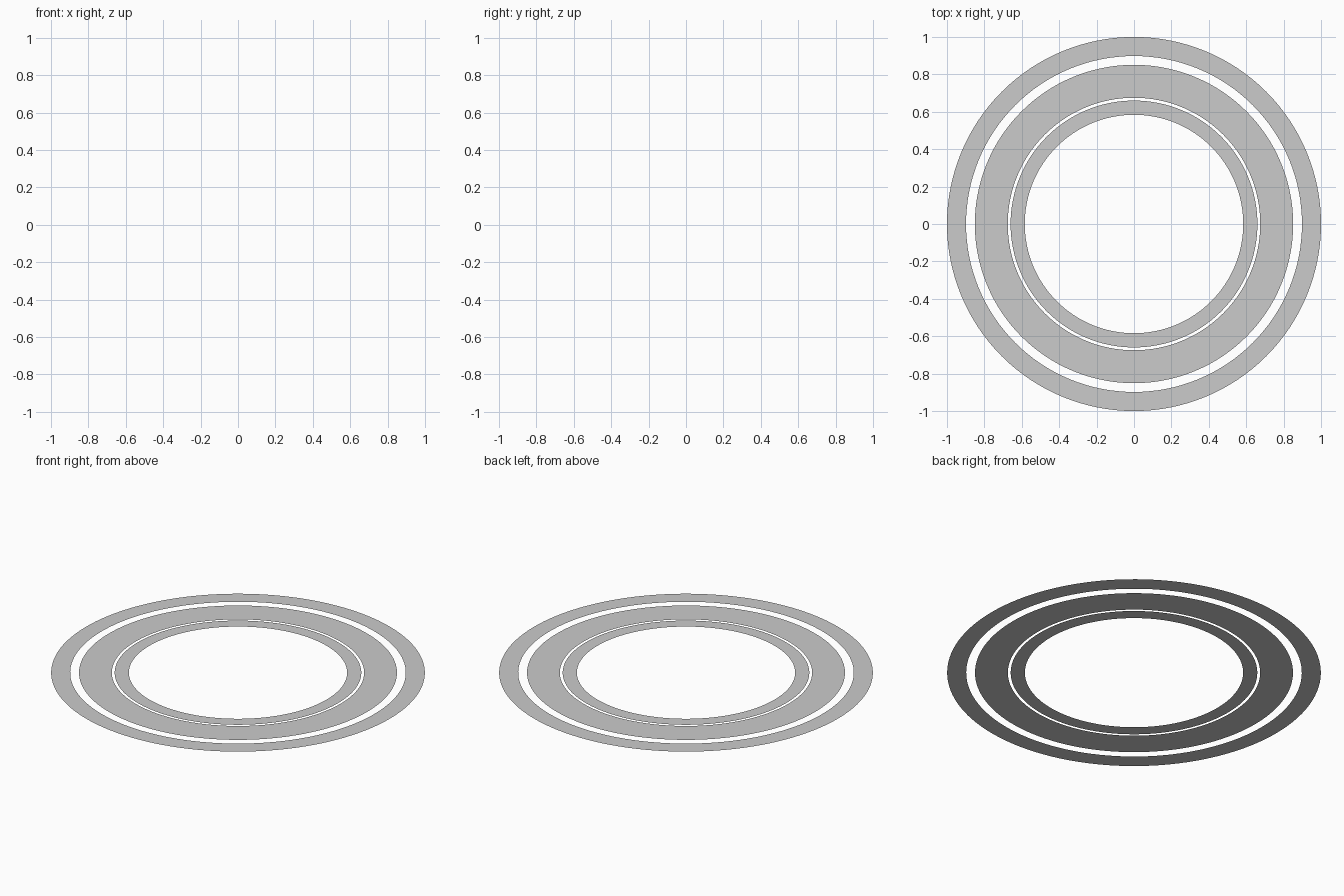
import bpy, bmesh
from math import cos, sin, tau

if "Cube" in bpy.data.objects:
    bpy.data.objects.remove(bpy.data.objects["Cube"])

SEGMENTS = 128


def flat_ring(name, inner, outer):
    """Zero-thickness annulus on z = 0, facing up."""
    bm = bmesh.new()
    loops = [[bm.verts.new((r * cos(tau * i / SEGMENTS), r * sin(tau * i / SEGMENTS), 0))
              for i in range(SEGMENTS)] for r in (inner, outer)]
    for i in range(SEGMENTS):
        j = (i + 1) % SEGMENTS
        bm.faces.new((loops[0][i], loops[1][i], loops[1][j], loops[0][j]))
    mesh = bpy.data.meshes.new(name)
    bm.to_mesh(mesh)
    bm.free()
    mesh.shade_smooth()
    obj = bpy.data.objects.new(name, mesh)
    bpy.context.collection.objects.link(obj)
    return obj


# Three concentric bands of the ring system
flat_ring("inner_ring", 0.584, 0.66)
flat_ring("middle_ring", 0.675, 0.851)
flat_ring("outer_ring", 0.898, 1.0)
